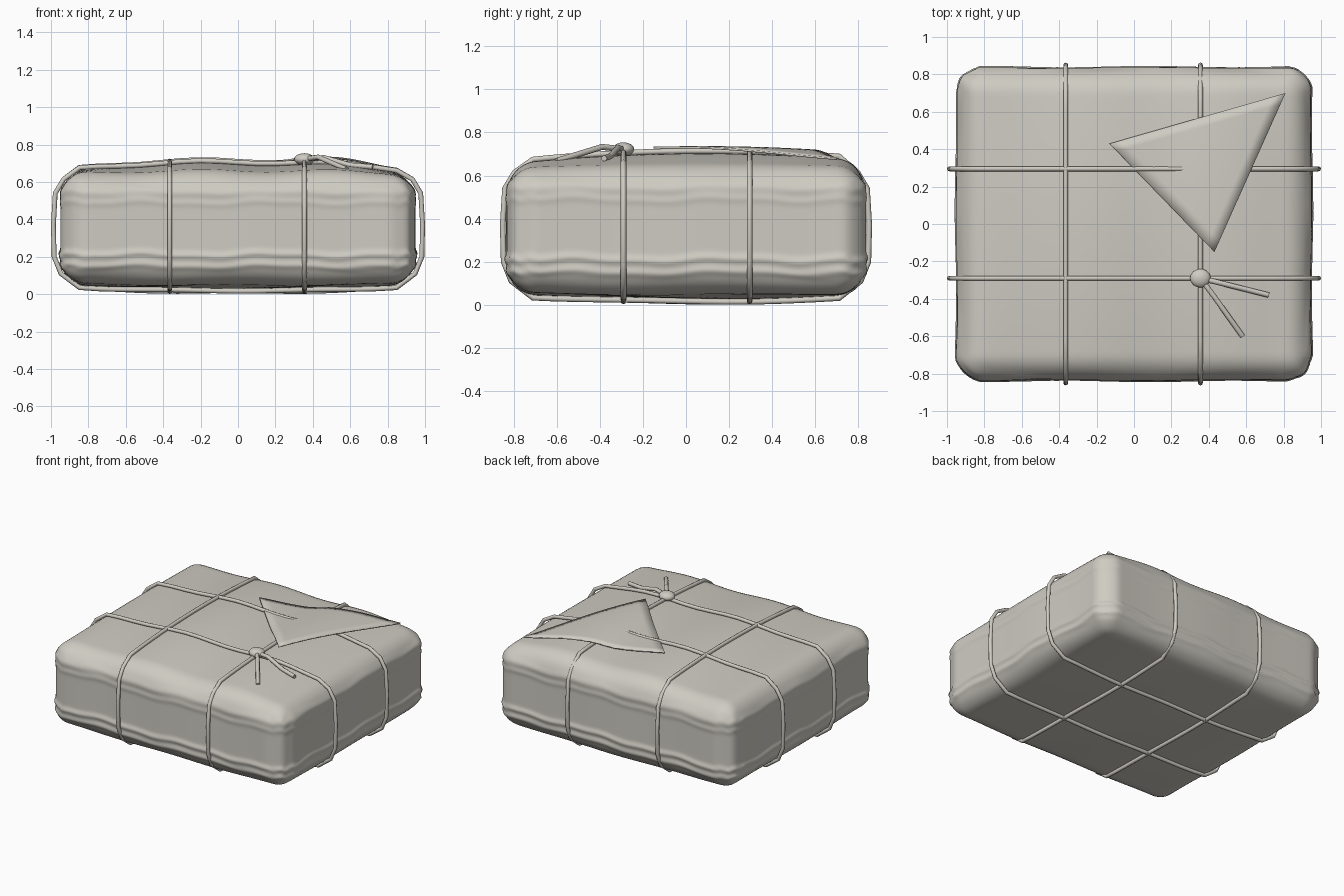
import bpy, bmesh, math
from mathutils import Vector

old = bpy.data.objects.get("Cube")
if old:
    bpy.data.objects.remove(old, do_unlink=True)

paper = bpy.data.materials.new("warm pale grey")
paper.use_nodes = True
COLOUR = (0.62, 0.60, 0.54, 1)
paper.diffuse_color = COLOUR
paper.node_tree.nodes["Principled BSDF"].inputs["Base Color"].default_value = COLOUR


def add_object(name, data):
    ob = bpy.data.objects.new(name, data)
    bpy.context.collection.objects.link(ob)
    data.materials.append(paper)
    return ob


def activate(ob):
    bpy.ops.object.select_all(action='DESELECT')
    ob.select_set(True)
    bpy.context.view_layer.objects.active = ob


def clamp(v, lo, hi):
    return max(lo, min(hi, v))


def bulge(x, y):
    return max(0, 1 - abs(x / 0.95) ** 3) * max(0, 1 - ((y - 0.08) / 0.95) ** 2)


def top_z(x, y):
    return 0.642 + 0.06 * bulge(x, y) + 0.008 * math.cos(9 * (x + 0.2))


def bottom_z(x, y):
    return 0.058 - 0.03 * bulge(x, y) + 0.003 * math.sin(8 * x + 6 * y)


# Padded parcel: a rounded block with a swollen top and creased sides
HALF = Vector((0.945, 0.832, 0.31))
MID = 0.35
CREASES = ((0.55, 0.025, 0.006), (0.49, 0.018, 0.004), (0.21, 0.018, 0.010),
           (0.15, 0.018, 0.008))


def ripple(z, s):
    wob = 0.008 * math.sin(9 * s) + 0.004 * math.sin(21 * s)
    return sum(a * math.exp(-((z - c - wob) / w) ** 2) for c, w, a in CREASES)


bm = bmesh.new()
bmesh.ops.create_cube(bm, size=2)
bmesh.ops.subdivide_edges(bm, edges=bm.edges[:], cuts=63, use_grid_fill=True)
RADIUS = 0.135
for v in bm.verts:
    p = Vector(v.co[i] * HALF[i] for i in range(3))
    core = Vector(clamp(p[i], RADIUS - HALF[i], HALF[i] - RADIUS) for i in range(3))
    n = (p - core).normalized()
    p = core + n * RADIUS
    k = p.z / HALF.z
    z = MID + (k * (top_z(p.x, p.y) - MID) if k > 0 else k * (MID - bottom_z(p.x, p.y)))
    side = Vector((n.x, n.y, 0))
    s = p.x * abs(n.y) + p.y * abs(n.x)
    sway = 0.004 * math.sin(7 * s + 1)
    p += side * (ripple(z, s) + sway)
    v.co = (p.x, p.y, z)
me = bpy.data.meshes.new("parcel_body")
bm.to_mesh(me)
bm.free()
body = add_object("parcel_body", me)
activate(body)
bpy.ops.object.shade_smooth_by_angle(angle=math.radians(50))


# String: tubes following a path
def tube(name, pts, radius=0.013, cyclic=False):
    cu = bpy.data.curves.new(name, 'CURVE')
    cu.dimensions = '3D'
    cu.bevel_depth = radius
    cu.bevel_resolution = 2
    cu.use_fill_caps = True
    sp = cu.splines.new('POLY')
    sp.points.add(len(pts) - 1)
    for q, p in zip(sp.points, pts):
        q.co = (*p, 1)
    sp.use_cyclic_u = cyclic
    ob = add_object(name, cu)
    activate(ob)
    bpy.ops.object.convert(target='MESH')
    bpy.ops.object.shade_smooth_by_angle(angle=math.radians(50))


def loop(name, along_x, offset, reach):
    def at(t):
        return (t, offset) if along_x else (offset, t)
    flat = reach - 0.14
    ts = [-flat + 2 * flat * i / 16 for i in range(17)]
    corner = ((0.055, 0.615), (0.01, 0.54), (0, 0.37), (0.004, 0.2), (0.04, 0.11))
    pts = [(*at(t), top_z(*at(t)) + 0.013) for t in ts]
    pts += [(*at(reach - d), z) for d, z in corner]
    pts += [(*at(t), bottom_z(*at(t)) - 0.013) for t in reversed(ts)]
    pts += [(*at(d - reach), z) for d, z in reversed(corner)]
    tube(name, pts, cyclic=True)


loop("back_string", True, 0.295, 0.987)
loop("front_string", True, -0.29, 0.987)
loop("right_string", False, -0.365, 0.85)
loop("left_string", False, 0.355, 0.85)

# Knot with two loose ends
KNOT = Vector((0.355, -0.29, 0.722))
bpy.ops.mesh.primitive_uv_sphere_add(segments=20, ring_count=12, radius=1, location=KNOT)
knot = bpy.context.object
knot.name = "knot"
knot.scale = (0.055, 0.05, 0.032)
knot.data.materials.append(paper)
bpy.ops.object.shade_smooth()
tube("long_string_end", [KNOT, (0.43, -0.39, 0.733), (0.58, -0.6, 0.668)], 0.014)
tube("short_string_end", [KNOT, (0.46, -0.315, 0.73), (0.6, -0.35, 0.69), (0.72, -0.38, 0.68)], 0.014)

# Triangular paper flap draped over the top
A, B, C = Vector((-0.13, 0.43)), Vector((0.81, 0.70)), Vector((0.43, -0.15))
N = 14
bm = bmesh.new()
grid = {}
for i in range(N + 1):
    for j in range(N + 1 - i):
        p = A + (B - A) * (i / N) + (C - A) * (j / N)
        lift = 0.018 + 0.016 * clamp((p.x - 0.22) / 0.12, 0, 1)
        grid[i, j] = bm.verts.new((p.x, p.y, top_z(p.x, p.y) + lift))
for i in range(N):
    for j in range(N - i):
        bm.faces.new((grid[i, j], grid[i, j + 1], grid[i + 1, j]))
        if i + j < N - 1:
            bm.faces.new((grid[i + 1, j], grid[i, j + 1], grid[i + 1, j + 1]))
bmesh.ops.recalc_face_normals(bm, faces=bm.faces[:])
if sum(f.normal.z for f in bm.faces) < 0:
    bmesh.ops.reverse_faces(bm, faces=bm.faces[:])
me = bpy.data.meshes.new("paper_flap")
bm.to_mesh(me)
bm.free()
flap = add_object("paper_flap", me)
solid = flap.modifiers.new("thickness", 'SOLIDIFY')
solid.thickness = 0.009
activate(flap)
bpy.ops.object.shade_smooth_by_angle(angle=math.radians(40))
